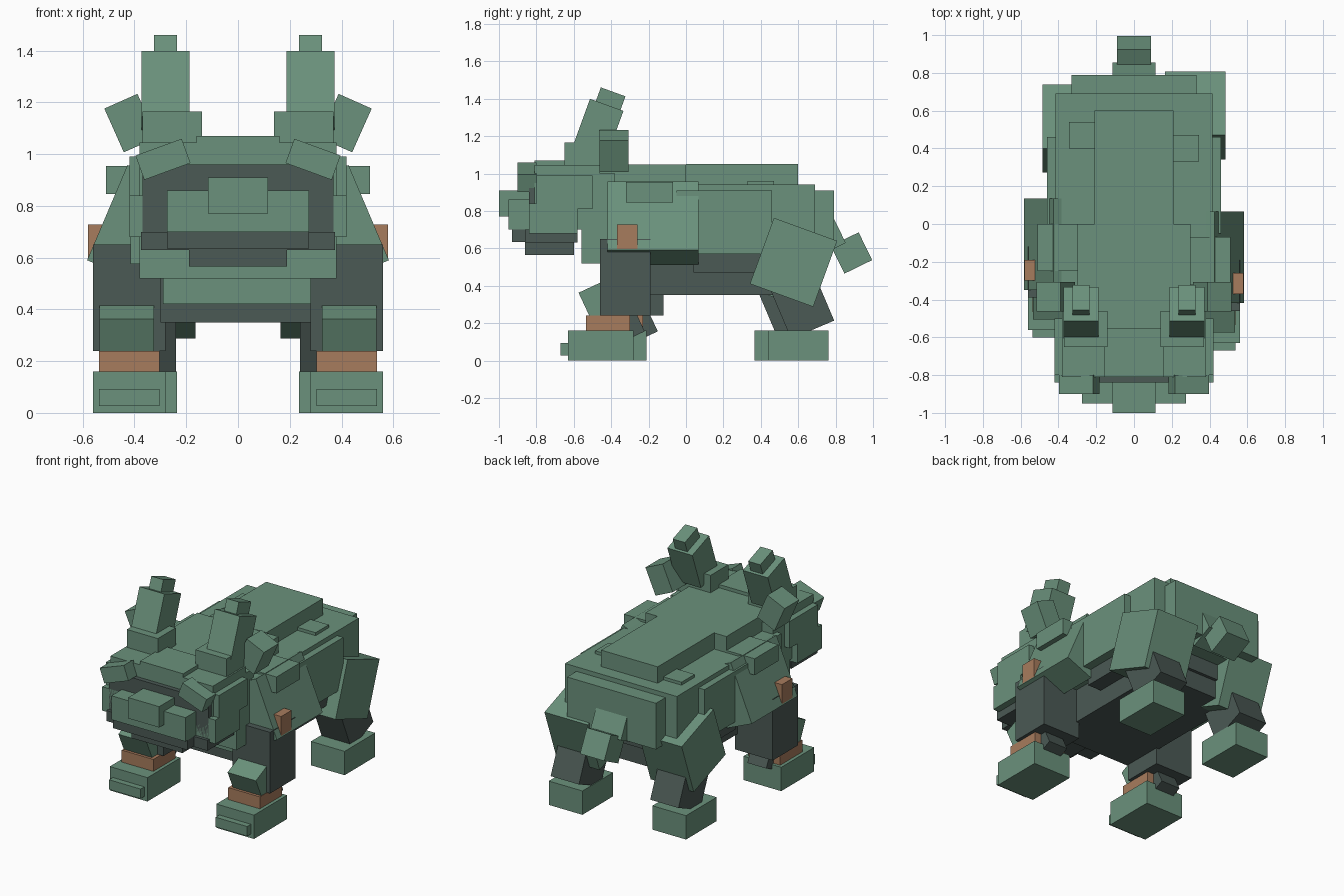
import bpy
from math import radians

cube = bpy.data.objects.get("Cube")
if cube:
    bpy.data.objects.remove(cube, do_unlink=True)


def make_material(name, red, green, blue):
    material = bpy.data.materials.new(name)
    material.use_nodes = True
    colour = (red, green, blue, 1)
    material.diffuse_color = colour
    material.node_tree.nodes["Principled BSDF"].inputs["Base Color"].default_value = colour
    return material


moss = make_material("moss_green", red=0.145, green=0.285, blue=0.2)
slate = make_material("dark_slate", red=0.07, green=0.1, blue=0.09)
copper = make_material("copper_brown", red=0.39, green=0.2, blue=0.11)


def block(name, centre, size, material, pitch=0, roll=0):
    """Box given by centre and size; pitch turns about x, roll about y."""
    bpy.ops.mesh.primitive_cube_add(size=1, location=centre)
    part = bpy.context.object
    part.name = name
    part.scale = size
    part.rotation_euler = (radians(pitch), radians(roll), 0)
    part.data.materials.append(material)


def middle(name, half, front, back, bottom, top, material=moss):
    """Box centred on x, given by its half width and its four limits."""
    centre = (0, (front + back) / 2, (bottom + top) / 2)
    block(name, centre, (half * 2, back - front, top - bottom), material)


def pair(name, x, y, z, width, depth, height, material=moss, pitch=0, roll=0, stride=0):
    """Mirrored left and right boxes; stride offsets the right one along y."""
    size = (width, depth, height)
    block("left_" + name, (x, y, z), size, material, pitch, roll)
    block("right_" + name, (-x, y + stride, z), size, material, pitch, -roll)


# The right front limbs trail and the right hind limbs lead by one step
step = 0.07

# Torso
middle("body", half=0.415, front=-0.42, back=0.69, bottom=0.575, top=0.94)
middle("flanks", half=0.46, front=-0.05, back=0.46, bottom=0.57, top=0.91)
middle("rump_plate", half=0.33, front=0.6, back=0.79, bottom=0.6, top=0.91)
middle("back_plate", half=0.21, front=0, back=0.6, bottom=0.9, top=1.05)
middle("mane", half=0.3, front=-0.56, back=0, bottom=0.9, top=1.048)
middle("neck", half=0.38, front=-0.56, back=-0.38, bottom=0.52, top=1)
middle("chest", half=0.29, front=-0.42, back=-0.2, bottom=0.42, top=0.6)
middle("belly", half=0.3, front=-0.4, back=0.58, bottom=0.35, top=0.6, material=slate)
middle("belly_sides", half=0.4, front=0.04, back=0.6, bottom=0.47, top=0.6, material=slate)

# Head
middle("head", half=0.38, front=-0.81, back=-0.46, bottom=0.7, top=1.045)
middle("face_mask", half=0.37, front=-0.84, back=-0.7, bottom=0.7, top=0.96, material=slate)
middle("nose_bridge", half=0.16, front=-0.81, back=-0.55, bottom=0.9, top=1.07)
middle("snout", half=0.275, front=-0.95, back=-0.7, bottom=0.7, top=0.86)
middle("nose", half=0.115, front=-1, back=-0.8, bottom=0.77, top=0.91)
middle("upper_lip", half=0.375, front=-0.86, back=-0.58, bottom=0.63, top=0.7, material=slate)
middle("mouth", half=0.275, front=-0.93, back=-0.6, bottom=0.635, top=0.7, material=slate)
middle("jaw", half=0.19, front=-0.86, back=-0.6, bottom=0.565, top=0.64, material=slate)
pair("cheek", x=0.34, y=-0.71, z=0.76, width=0.16, depth=0.26, height=0.16)
pair("temple", x=0.33, y=-0.65, z=0.9, width=0.18, depth=0.3, height=0.18)
pair("brow", x=0.29, y=-0.85, z=0.98, width=0.19, depth=0.1, height=0.1, roll=20)

# Ears
pair("ear_base", x=0.255, y=-0.555, z=1.08, width=0.23, depth=0.19, height=0.17)
pair("ear", x=0.28, y=-0.47, z=1.24, width=0.185, depth=0.19, height=0.27, pitch=-20)
pair("ear_tip", x=0.28, y=-0.41, z=1.38, width=0.09, depth=0.14, height=0.12, pitch=-20)
pair("ear_tuft", x=0.415, y=-0.385, z=1.12, width=0.14, depth=0.155, height=0.185, roll=24)

# Armour along the back and shoulders
pair("shoulder", x=0.413, y=-0.177, z=0.735, width=0.2, depth=0.485, height=0.4,
     roll=-23, stride=step)
pair("shoulder_pad", x=0.38, y=-0.195, z=0.9, width=0.26, depth=0.25, height=0.11, stride=step)
pair("back_stud", x=0.275, y=0.4, z=0.92, width=0.14, depth=0.14, height=0.08, stride=step)
pair("elbow_spur", x=0.535, y=-0.315, z=0.66, width=0.09, depth=0.11, height=0.135,
     material=copper, stride=step)

# Front legs
pair("front_leg", x=0.42, y=-0.325, z=0.445, width=0.28, depth=0.27, height=0.41,
     material=slate, stride=step)
pair("knee", x=0.43, y=-0.475, z=0.315, width=0.21, depth=0.14, height=0.17,
     pitch=25, stride=step)
pair("ankle", x=0.42, y=-0.418, z=0.19, width=0.235, depth=0.235, height=0.1,
     material=copper, stride=step)
pair("heel", x=0.42, y=-0.28, z=0.2, width=0.14, depth=0.07, height=0.13,
     material=slate, pitch=25, stride=step)
pair("front_foot", x=0.42, y=-0.455, z=0.08, width=0.28, depth=0.35, height=0.16, stride=step)
pair("toe", x=0.42, y=-0.645, z=0.06, width=0.235, depth=0.05, height=0.065, stride=step)

# Hind legs
pair("thigh", x=0.325, y=0.575, z=0.525, width=0.32, depth=0.36, height=0.375,
     pitch=-20, stride=-step)
pair("shank", x=0.345, y=0.605, z=0.335, width=0.21, depth=0.25, height=0.37,
     material=slate, pitch=23, stride=-step)
pair("hind_foot", x=0.36, y=0.6, z=0.08, width=0.25, depth=0.325, height=0.16, stride=-step)

# Tail
block("tail_base", centre=(0, 0.745, 0.67), size=(0.23, 0.16, 0.17), material=moss, pitch=26)
block("tail", centre=(0, 0.885, 0.575), size=(0.18, 0.165, 0.165), material=moss, pitch=26)
